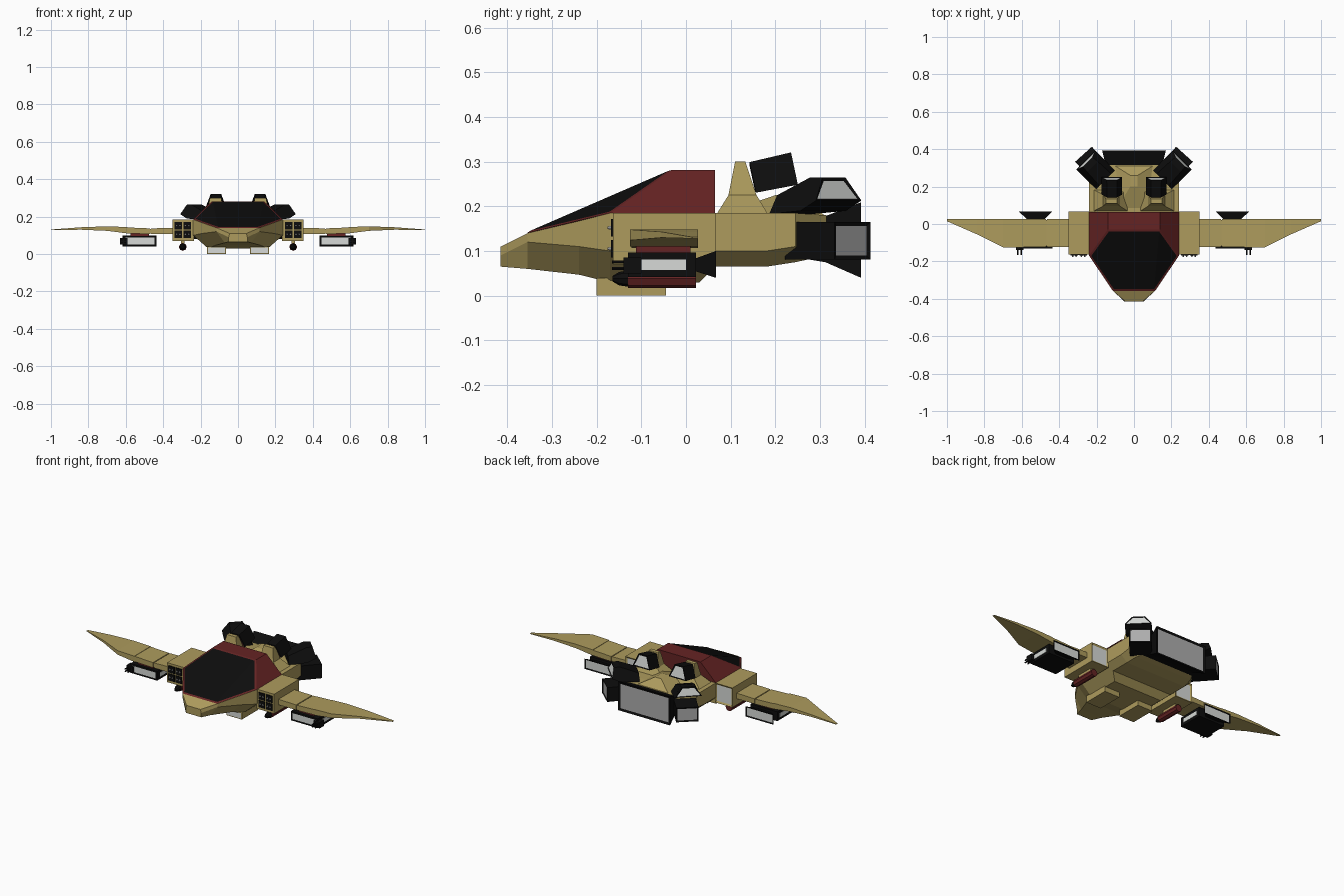
import bpy, bmesh, math
from mathutils import Matrix, Vector

if "Cube" in bpy.data.objects:
    bpy.data.objects.remove(bpy.data.objects["Cube"])


def material(name, rgb):
    m = bpy.data.materials.new(name)
    m.diffuse_color = (*rgb, 1)
    m.use_nodes = True
    m.node_tree.nodes["Principled BSDF"].inputs["Base Color"].default_value = m.diffuse_color
    return m


TAN = material("tan hull", (0.42, 0.33, 0.11))
RED = material("dark red", (0.13, 0.017, 0.017))
BLACK = material("black", (0.004, 0.004, 0.004))
GREY = material("vent grey", (0.42, 0.42, 0.42))
PALE = material("pale panel", (0.68, 0.70, 0.68))


def finish(name, bm, mats, mirror):
    me = bpy.data.meshes.new(name)
    bm.to_mesh(me)
    bm.free()
    for m in mats:
        me.materials.append(m)
    ob = bpy.data.objects.new(name, me)
    bpy.context.collection.objects.link(ob)
    if mirror:
        ob.modifiers.new("mirror", 'MIRROR').use_clip = False
    return ob


def loft(name, rings, mat, mirror=True, M=Matrix(), front=None, back=None):
    """Skin rings; front/back = (inset, depth, material) for a panel on that cap."""
    bm = bmesh.new()
    vs = [[bm.verts.new(M @ Vector(p)) for p in r] for r in rings]
    n = len(vs[0])
    for a, b in zip(vs, vs[1:]):
        for i in range(n):
            bm.faces.new((a[i], a[(i + 1) % n], b[(i + 1) % n], b[i]))
    caps = [bm.faces.new(vs[0]), bm.faces.new(vs[-1])]
    bmesh.ops.recalc_face_normals(bm, faces=bm.faces[:])
    mats = [mat]
    for cap, spec in zip(caps, (front, back)):
        if spec:
            bmesh.ops.inset_region(bm, faces=[cap], thickness=spec[0], depth=spec[1])
            mats.append(spec[2])
            cap.material_index = len(mats) - 1
    return finish(name, bm, mats, mirror)


def rect(y, x0, x1, z0, z1):
    return [(x0, y, z0), (x1, y, z0), (x1, y, z1), (x0, y, z1)]


def box(name, x, y, z, mat, mirror=True, **kw):
    return loft(name, [rect(y[0], *x, *z), rect(y[1], *x, *z)], mat, mirror, **kw)


def trap(y, wb, zb, wt, zt, back=0):
    return [(-wb, y, zb), (wb, y, zb), (wt, y - back, zt), (-wt, y - back, zt)]


def rod(name, x, z, stations, mat, sides=6):
    """Round part along y from (y, radius) stations."""
    rings = [[(x + r * math.cos(2 * math.pi * i / sides), y, z + r * math.sin(2 * math.pi * i / sides))
              for i in range(sides)] for y, r in stations]
    return loft(name, rings, mat)


# Hull: y, then half width and height of top edge, side edge and belly edge
hull = [(-.415, .045, .11, .05, .09, .05, .065), (-.355, .115, .14, .115, .12, .07, .06),
        (-.24, .192, .167, .192, .11, .12, .047), (-.17, .24, .185, .24, .10, .16, .03),
        (.03, .24, .185, .24, .10, .16, .03), (.065, .24, .185, .24, .10, .20, .065),
        (.18, .24, .185, .24, .10, .20, .065), (.245, .24, .185, .24, .11, .19, .075),
        (.315, .16, .18, .17, .13, .15, .09)]
loft("hull", [[(a, y, za), (b, y, zb), (c, y, zc), (-c, y, zc), (-b, y, zb), (-a, y, za)]
              for y, a, za, b, zb, c, zc in hull], TAN, False)

# Canopy: red shell with an inset black windscreen
bm = bmesh.new()
half = [(.14, -.03, .282), (.24, -.17, .185), (.113, -.357, .14), (.24, .065, .185), (.14, .065, .282)]
R = [bm.verts.new(p) for p in half]
L = [bm.verts.new((-x, y, z)) for x, y, z in half]
glass = [bm.faces.new((R[0], L[0], L[2], R[2]))]
for s in (R, L):
    glass.append(bm.faces.new((s[0], s[1], s[2])))
    bm.faces.new((s[0], s[1], s[3], s[4]))
bm.faces.new((R[0], L[0], L[4], R[4]))
bm.faces.new((R[3], R[4], L[4], L[3]))
bm.faces.new((R[1], R[2], L[2], L[1], L[3], R[3]))
bmesh.ops.recalc_face_normals(bm, faces=bm.faces[:])
bmesh.ops.inset_region(bm, faces=glass, thickness=.012, depth=0)
for f in glass:
    f.material_index = 1
finish("canopy", bm, [RED, BLACK], False)

# Belly skids with pale front lamps
box("belly_skid", (.065, .165), (-.2, -.045), (0, .04), TAN, front=(.006, 0, PALE))

# Shoulder rocket boxes
box("rocket_box", (.235, .35), (-.163, .067), (.07, .185), TAN, back=(.014, -.006, PALE))
for i, x in enumerate((.272, .319)):
    for j, z in enumerate((.105, .152)):
        box(f"rocket_cell_{i}{j}", (x - .02, x + .02), (-.168, -.16), (z - .02, z + .02), BLACK)
        for k, d in enumerate((-.009, .009)):
            rod(f"rocket_tip_{i}{j}{k}", x + d, z, [(-.176, .003), (-.165, .006)], GREY)

# Torpedoes under the boxes
box("torpedo_pylon", (.285, .305), (-.1, 0), (.04, .075), TAN)
rod("torpedo", .295, .038, [(-.13, .021), (.022, .021)], RED, 8)
rod("torpedo_nose", .295, .038, [(-.165, .006), (-.15, .015), (-.129, .018)], BLACK, 8)


# Wings: cross-sections along x
def wing_ring(x, y0, y1, z0, z1):
    return [(x, y0, z0), (x, y1, z0), (x, y1, z1), (x, y0, z1)]


loft("wing_root", [wing_ring(.34, -.122, .027, .107, .14), wing_ring(.465, -.122, .027, .107, .137)], TAN)
loft("wing_joint", [wing_ring(.46, -.118, .022, .11, .133), wing_ring(.475, -.118, .022, .11, .133)], TAN)
loft("wing_panel", [wing_ring(.47, -.122, .027, .107, .137), wing_ring(.59, -.122, .027, .11, .142)], TAN)
loft("wing_tip", [wing_ring(.59, -.125, .027, .11, .144), wing_ring(.70, -.125, .027, .124, .148),
                  wing_ring(.84, -.055, .027, .13, .143), wing_ring(1, .015, .027, .128, .131)], TAN)

# Gun pods under the wings
box("pod_mount", (.475, .575), (-.112, .01), (.096, .11), RED)
box("gun_pod", (.437, .612), (-.13, .022), (.042, .097), BLACK, front=(.014, 0, PALE))
for n, x in (("inner", .435), ("outer", .61)):
    box("pod_panel_" + n, (x, x + .004), (-.106, 0), (.057, .081), PALE)
loft("pod_exhaust", [rect(.02, .485, .565, .055, .083), rect(.067, .437, .617, .04, .1)], BLACK,
     back=(.01, -.004, PALE))
box("gun_mount", (.59, .632), (-.14, -.1), (.05, .085), BLACK)
for i, x in enumerate((.603, .621)):
    for j, z in enumerate((.061, .075)):
        rod(f"gun_barrel_{i}{j}", x, z, [(-.166, .004), (-.12, .004)], BLACK)

# Tail stalks and spine
def level(z, x0, x1, y0, y1):
    return [(x0, y0, z), (x1, y0, z), (x1, y1, z), (x0, y1, z)]


loft("thruster_stalk", [level(.18, .03, .22, .067, .185), level(.225, .075, .165, .095, .158),
                        level(.3, .09, .15, .11, .133)], TAN)
loft("tail_spine", [level(.18, -.1, .1, .07, .31), level(.225, -.02, .02, .2, .26)], TAN, False)

# Top thrusters, tilted up to the rear
M = Matrix.Translation((.118, .15, .265)) @ Matrix.Rotation(math.radians(12), 4, 'X')
loft("top_thruster", [trap(0, .055, -.035, .026, .035), trap(.095, .055, -.037, .028, .037)], BLACK, M=M,
     front=(.008, .002, RED), back=(.01, -.004, PALE))

# Upper corner engines, turned outward
M = Matrix.Translation((.258, .342, 0)) @ Matrix.Rotation(math.radians(-45), 4, 'Z')
loft("upper_engine", [trap(-.15, .07, .183, .045, .225), trap(-.05, .072, .19, .04, .265),
                      trap(0, .072, .213, .036, .265, .015)], BLACK, M=M, back=(.009, -.003, PALE))

# Lower corner engines, turned outward
M = Matrix.Translation((.27, .373, 0)) @ Matrix.Rotation(math.radians(-42), 4, 'Z')
loft("lower_engine", [trap(-.15, .06, .081, .06, .165), trap(0, .06, .081, .06, .165)], BLACK, M=M,
     back=(.012, -.004, GREY))

# Main tail exhaust
loft("main_exhaust", [rect(.25, -.15, .15, .085, .178), rect(.312, -.15, .15, .075, .178),
                      rect(.392, -.17, .17, .04, .209)], BLACK, False, back=(.018, -.005, GREY))
